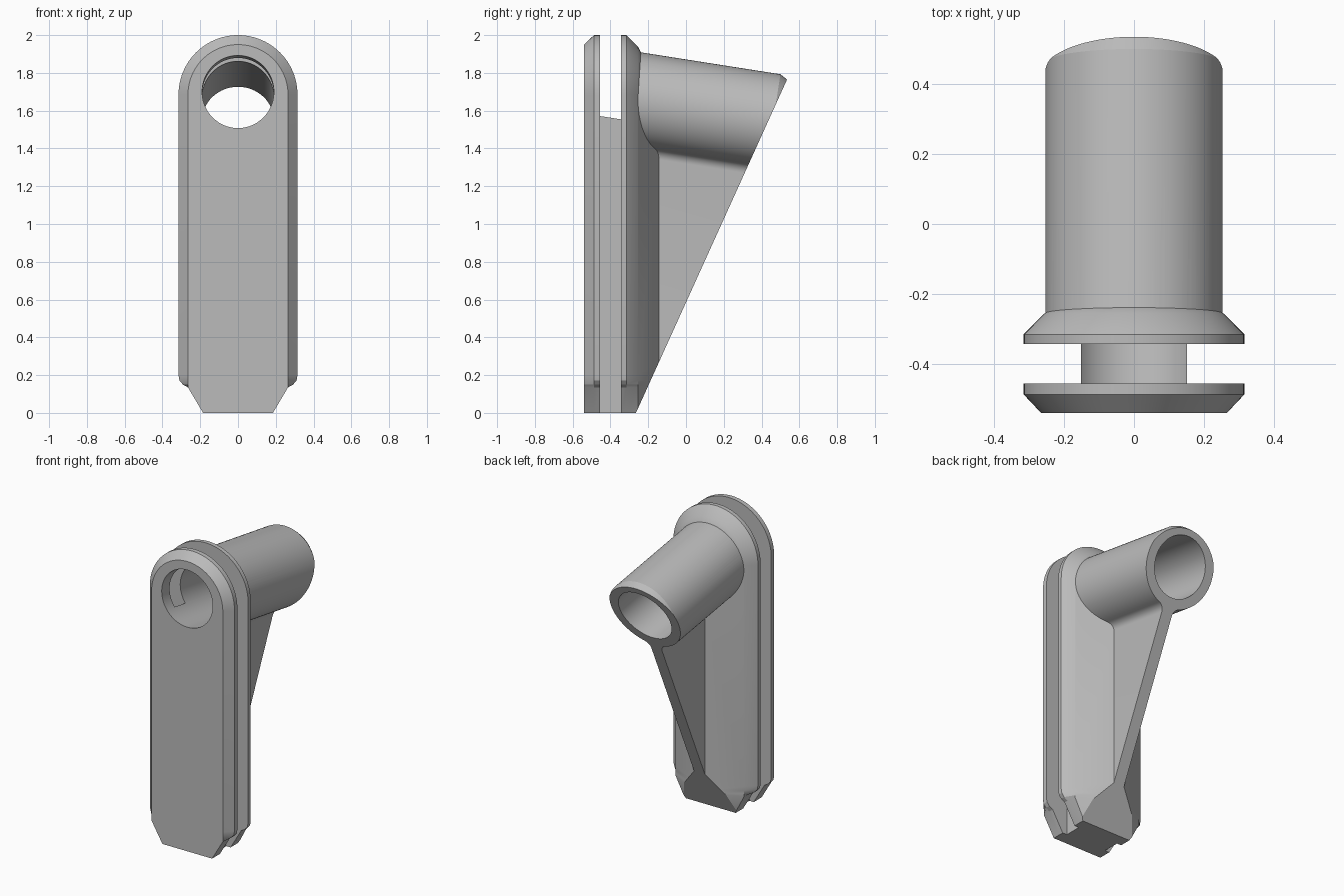
import bpy, bmesh, math
from mathutils import Vector

if "Cube" in bpy.data.objects:
    bpy.data.objects.remove(bpy.data.objects["Cube"], do_unlink=True)

grey = bpy.data.materials.new("plain_grey")
grey.use_nodes = True
colour = (0.5, 0.5, 0.5, 1)
grey.diffuse_color = colour
grey.node_tree.nodes["Principled BSDF"].inputs["Base Color"].default_value = colour

ARC_Z = 1.685                                   # centre of the rounded top
TILT = math.atan(0.157)                         # downward tilt of the tube
AXIS_START = Vector((0, -0.54, 1.70))
AXIS = Vector((0, math.cos(TILT), -math.sin(TILT)))
UP = Vector((0, math.sin(TILT), math.cos(TILT)))
CUT_POINT = Vector((0, -0.265, 0))              # sloping plane along the back
CUT_NORMAL = Vector((0, 1.765, -0.80)).normalized()


def loft(name, rings, cut=False):
    """Closed solid through matching rings, optionally trimmed by the back plane."""
    bm = bmesh.new()
    loops = [[bm.verts.new(p) for p in ring] for ring in rings]
    n = len(loops[0])
    for a, b in zip(loops, loops[1:]):
        for i in range(n):
            j = (i + 1) % n
            bm.faces.new((a[i], a[j], b[j], b[i]))
    bm.faces.new(loops[0][::-1])
    bm.faces.new(loops[-1])
    if cut:
        res = bmesh.ops.bisect_plane(
            bm, geom=bm.verts[:] + bm.edges[:] + bm.faces[:], dist=1e-6,
            plane_co=CUT_POINT, plane_no=CUT_NORMAL, clear_outer=True)
        edges = [e for e in res["geom_cut"]
                 if isinstance(e, bmesh.types.BMEdge) and e.is_boundary]
        bmesh.ops.holes_fill(bm, edges=edges, sides=0)
    bmesh.ops.recalc_face_normals(bm, faces=bm.faces[:])
    mesh = bpy.data.meshes.new(name)
    bm.to_mesh(mesh)
    bm.free()
    mesh.materials.append(grey)
    obj = bpy.data.objects.new(name, mesh)
    bpy.context.collection.objects.link(obj)
    return obj


def plate_ring(y, w):
    """Round-topped outline with a tapered foot, limited to half width w."""
    foot = [(0.185, 0), (0.265, 0.135), (0.292, 0.15), (0.31, 0.172), (0.315, 0.2)]
    side = [(min(x, w), z) for x, z in foot]
    arc = [(w * math.cos(math.pi * i / 48), ARC_Z + w * math.sin(math.pi * i / 48))
           for i in range(49)]
    return [(x, y, z) for x, z in side + arc + [(-x, z) for x, z in reversed(side)]]


def on_axis(points, t, scale=1):
    """Place a flat section square to the tilted axis at distance t."""
    return [AXIS_START + AXIS * t + Vector((x * scale, 0, 0)) + UP * (h * scale)
            for x, h in points]


def tube_section(r=0.253, half=0.04, fillet=0.055, depth=1.45):
    """Tube circle blended by fillets into a thin rib hanging below."""
    cx, cz = half + fillet, -math.sqrt((r + fillet) ** 2 - (half + fillet) ** 2)
    lean = math.atan2(cz, cx)
    end = lean + math.pi
    right = [(half, -depth)]
    for i in range(9):
        a = math.pi + (end - math.pi) * i / 8
        right.append((cx + fillet * math.cos(a), cz + fillet * math.sin(a)))
    for i in range(1, 40):
        a = lean + (math.pi / 2 - lean) * i / 40
        right.append((r * math.cos(a), r * math.sin(a)))
    return right + [(0, r)] + [(-x, z) for x, z in reversed(right)]


# Front and back plates, with chamfered edges and a ridged back
front_plate = loft("front_plate", [plate_ring(-0.54, 0.265), plate_ring(-0.487, 0.315),
                                   plate_ring(-0.456, 0.315)])
body = loft("bracket_body", [plate_ring(-0.343, 0.315), plate_ring(-0.315, 0.315),
                             plate_ring(-0.255, 0.255), plate_ring(-0.143, 0.04)], True)

# Narrow core between the plates
core_outline = [(-0.152, 0), (0.152, 0), (0.152, ARC_Z), (-0.152, ARC_Z)]
core = loft("core", [[(x, y, z) for x, z in core_outline] for y in (-0.5, -0.3)])

# Tilted tube and rib, with a tapered lip
section = tube_section()
tube = loft("tube_and_rib", [on_axis(section, 0.255), on_axis(section, 1.013),
                             on_axis(section, 1.10, 0.8)], True)

# Bore through the whole tube
circle = [(0.19 * math.cos(math.tau * i / 80), 0.19 * math.sin(math.tau * i / 80))
          for i in range(80)]
bore = loft("bore_cutter", [on_axis(circle, -0.2), on_axis(circle, 1.4)])
bore.hide_render = True

# Join the parts, then cut the bore
bpy.ops.object.select_all(action="DESELECT")
bpy.context.view_layer.objects.active = body
body.select_set(True)
for part, how in ((core, "UNION"), (front_plate, "UNION"), (tube, "UNION"),
                  (bore, "DIFFERENCE")):
    mod = body.modifiers.new(part.name, "BOOLEAN")
    mod.operation, mod.object, mod.solver = how, part, "EXACT"
    bpy.ops.object.modifier_apply(modifier=mod.name)
    bpy.data.objects.remove(part, do_unlink=True)
bpy.ops.object.shade_smooth_by_angle(angle=math.radians(20))
